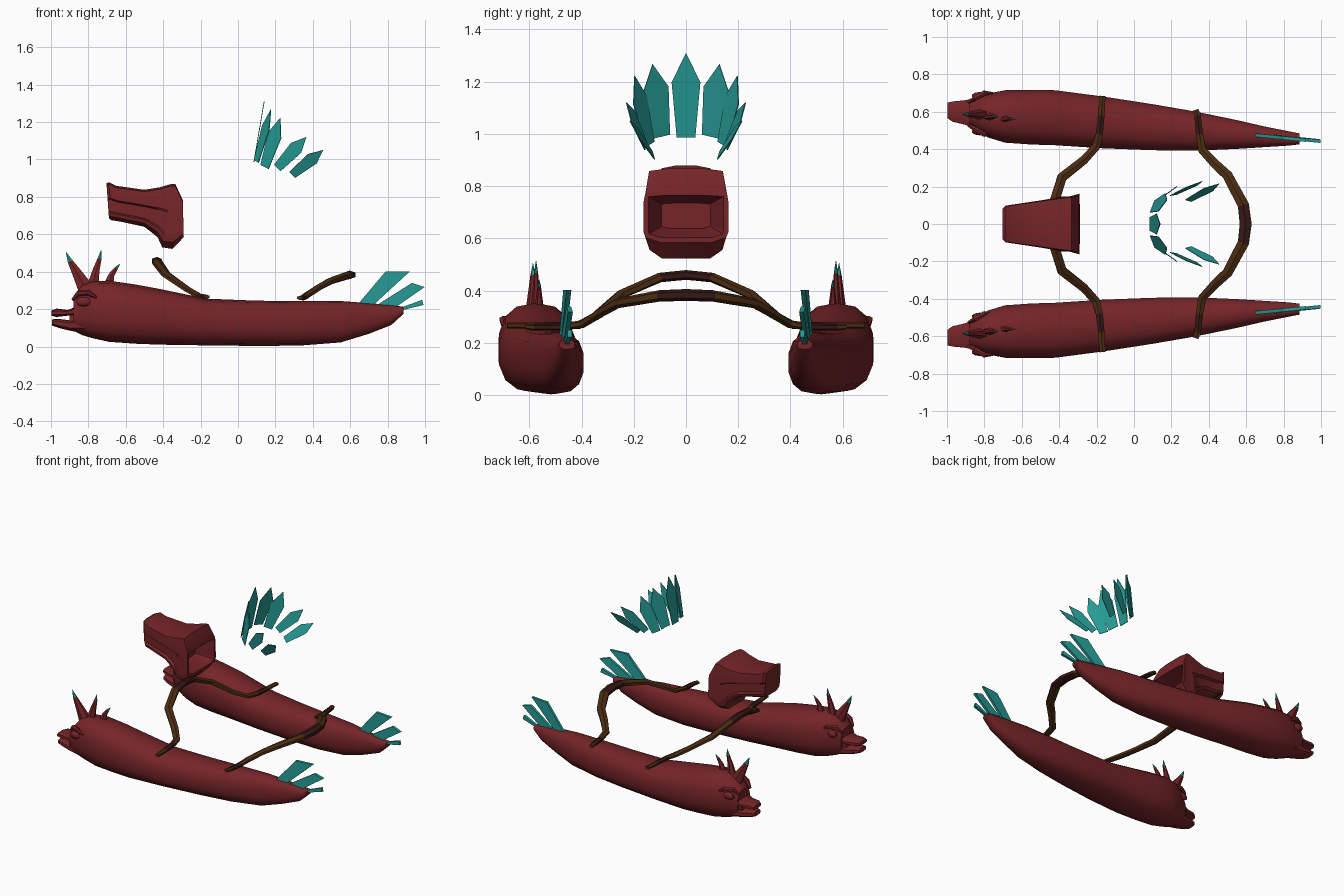
import bpy, bmesh, math
from mathutils import Vector as V

if "Cube" in bpy.data.objects:
    bpy.data.objects.remove(bpy.data.objects["Cube"])


def material(name, c):
    m = bpy.data.materials.new(name)
    m.diffuse_color = (*c, 1)
    m.use_nodes = True
    m.node_tree.nodes["Principled BSDF"].inputs["Base Color"].default_value = m.diffuse_color
    return m


RED = material("dark red", (0.18, 0.018, 0.021))
TEAL = material("teal", (0.02, 0.34, 0.31))
BROWN = material("brown", (0.07, 0.025, 0.006))
DARK = material("dark brown", (0.035, 0.009, 0.007))


def finish(name, bm, mats, angle=35, rule=None):
    bmesh.ops.recalc_face_normals(bm, faces=bm.faces)
    if rule:
        for f in bm.faces:
            f.material_index = rule(f.calc_center_median())
    me = bpy.data.meshes.new(name)
    bm.to_mesh(me)
    bm.free()
    for m in mats:
        me.materials.append(m)
    ob = bpy.data.objects.new(name, me)
    bpy.context.collection.objects.link(ob)
    if angle:
        bpy.ops.object.select_all(action='DESELECT')
        ob.select_set(True)
        bpy.context.view_layer.objects.active = ob
        bpy.ops.object.shade_smooth_by_angle(angle=math.radians(angle))
    return ob


def loft(rings):
    bm = bmesh.new()
    vs = [[bm.verts.new(p) for p in r] for r in rings]
    n = len(vs[0])
    for a, b in zip(vs, vs[1:]):
        for i in range(n):
            j = (i + 1) % n
            bm.faces.new((a[i], a[j], b[j], b[i]))
    caps = [bm.faces.new(vs[0]), bm.faces.new(vs[-1])]
    return bm, caps


def oval(x, y0, y1, z0, z1, s, n=14, p=0.8, lean=0.0):
    """Rounded-box ring across x, mirrored by s; lean shifts the lower part back."""
    out = []
    for i in range(n):
        a = math.tau * (i + .5) / n
        c, d = math.cos(a), math.sin(a)
        c, d = math.copysign(abs(c)**p, c), math.copysign(abs(d)**p, d)
        out.append((x - lean * d, s * ((y0 + y1) / 2 + (y1 - y0) / 2 * c),
                    (z0 + z1) / 2 + (z1 - z0) / 2 * d))
    return out


def tube(path, radii, n=6, flat=1.0, up=V((0, 0, 1))):
    rings = []
    for i, p in enumerate(path):
        t = (path[min(i + 1, len(path) - 1)] - path[max(i - 1, 0)]).normalized()
        u = t.cross(up).normalized()
        w = u.cross(t)
        rings.append([p + radii[i] * (u * math.cos(a) + w * flat * math.sin(a))
                      for a in (math.tau * (k + .5) / n for k in range(n))])
    return loft(rings)[0]


# x, inner y, outer y, bottom z, top z
HULL = [(-.88, .52, .67, .085, .27), (-.83, .49, .685, .06, .335), (-.78, .46, .70, .045, .35),
        (-.69, .432, .718, .025, .352), (-.55, .422, .72, .015, .332), (-.42, .418, .718, .01, .308),
        (-.17, .402, .685, .006, .256), (.10, .392, .643, .003, .245), (.33, .39, .603, .005, .243),
        (.55, .40, .557, .022, .243), (.70, .41, .522, .068, .232), (.82, .418, .498, .115, .222),
        (.885, .425, .485, .175, .212)]
SNOUT = [(-.998, .565, .65, .165, .192), (-.97, .545, .657, .158, .203), (-.91, .53, .663, .165, .195),
         (-.84, .51, .675, .165, .225)]
JAW = [(-.995, .565, .645, .112, .145), (-.96, .548, .652, .10, .148), (-.90, .535, .66, .085, .14),
       (-.82, .51, .67, .07, .17)]
HORNS = [((-.82, .32), (-.865, .40), (-.897, .455), (-.92, .505), .046),
         ((-.775, .33), (-.758, .41), (-.74, .47), (-.732, .515), .034),
         ((-.69, .335), (-.675, .385), (-.65, .42), (-.63, .442), .028)]
TAIL = [((.64, .225), (.79, .402), (.92, .402), (.73, .228)),
        ((.74, .22), (.93, .34), (.998, .318), (.85, .215)),
        ((.85, .20), (.985, .25), (.992, .222), (.88, .195))]

for s, side in ((-1, "front"), (1, "back")):
    # Hull with snout and jaw
    finish(side + "_hull", loft([oval(*r, s) for r in HULL])[0], [RED])
    finish(side + "_snout", loft([oval(*r, s, n=10, p=.65) for r in SNOUT])[0], [RED])
    finish(side + "_jaw", loft([oval(*r, s, n=10, p=.65) for r in JAW])[0], [RED])
    # Inner mouth joining the jaws
    finish(side + "_mouth", loft([oval(-.90, .545, .65, .10, .19, s, 8),
                                  oval(-.84, .53, .66, .10, .20, s, 8)])[0], [RED])
    # Eyes and brows on both sides of the head
    for k, (y0, y1) in enumerate(((.508, .48), (.672, .70))):
        bm = bmesh.new()
        bmesh.ops.create_uvsphere(bm, u_segments=10, v_segments=6, radius=1)
        for v in bm.verts:
            v.co = V((-.825 + v.co.x * .042, s * ((y0 + y1) / 2 + v.co.y * .02), .24 + v.co.z * .026))
        finish(f"{side}_eye_{k}", bm, [RED])
        brow = [V((-.885, s * (y0 + (.585 - y0) * .25), .25)), V((-.85, s * y0, .285)),
                V((-.80, s * y1, .288)), V((-.755, s * y1, .262))]
        finish(f"{side}_brow_{k}", tube(brow, [.008, .015, .016, .006]), [RED])
    # Horns with teal tips
    for k, (*pts, r) in enumerate(HORNS):
        path = [V((x, s * (.586 - .012 * k), z)) for x, z in pts]
        lim = pts[2][1] + (pts[3][1] - pts[2][1]) * .2
        finish(f"{side}_horn_{k}", tube(path, [r, r * .62, r * .36, .001], flat=.62 / 1,
                                        up=V((0, 1, 0))), [RED, TEAL],
               rule=lambda c, lim=lim: int(c.z > lim))
    # Tail feathers
    for k, quad in enumerate(TAIL):
        rings = []
        for d in (-.009, .009):
            rings.append([(x, s * (.478 - .1 * (x - .64) + d + (k - 1) * .002), z) for x, z in quad])
        finish(f"{side}_tail_feather_{k}", loft(rings)[0], [TEAL], angle=0)

# Cross beams: half path mirrored across the middle, dark bands by distance from it
BEAMS = {"front_beam": [(-.435, .0, .46), (-.432, .10, .45), (-.385, .25, .385), (-.27, .34, .305),
                        (-.205, .41, .268), (-.185, .48, .266), (-.175, .58, .266), (-.168, .685, .266)],
         "rear_beam": [(.597, .0, .383), (.585, .10, .38), (.50, .26, .352), (.43, .325, .315),
                       (.365, .395, .272), (.35, .48, .26), (.34, .58, .26), (.33, .61, .26)]}
for name, half in BEAMS.items():
    path = [V((x, -y, z)) for x, y, z in reversed(half[1:])] + [V(p) for p in half]
    rad = [.037, .035, .031, .028, .025, .022, .02, .018]
    if name == "front_beam":
        rad = [.03, .03, .029, .027, .025, .022, .02, .018]
    finish(name, tube(path, rad[:0:-1] + rad, n=6, flat=.62), [BROWN, DARK], angle=25,
           rule=lambda c: int(abs(c.y) < .1 or .47 < abs(c.y) < .585))

# Floating beast head: lofted sections with a side groove and a hollow back
# x at top, x at bottom, half width, top z, bottom z, groove depth
HEAD = [(-.703, -.69, .085, .868, .685, .0), (-.69, -.675, .098, .872, .675, .012),
        (-.65, -.63, .104, .853, .668, .018), (-.50, -.50, .126, .832, .64, .022),
        (-.42, -.43, .138, .845, .585, .018), (-.36, -.405, .146, .862, .53, .0),
        (-.335, -.35, .147, .862, .522, .0), (-.295, -.29, .162, .777, .585, .0)]
rings = []
for xt, xb, w, zt, zb, d in HEAD:
    h = zt - zb
    right = [(w * .45, zt + .006), (w * .96, zt - .004), (w, zt - .18 * h), (w, zt - .40 * h), (w - d, zt - .44 * h),
             (w - d, zt - .76 * h), (w, zt - .80 * h), (w * .95, zb + .10 * h), (w * .62, zb)]
    ring = [(y, z) for y, z in right] + [(-y, z) for y, z in reversed(right)]
    rings.append([(xt + (xb - xt) * (zt - z) / h, y, z) for y, z in ring])
bm, caps = loft(rings)
bmesh.ops.recalc_face_normals(bm, faces=bm.faces)
bmesh.ops.inset_individual(bm, faces=[caps[1]], thickness=.018, depth=0)
hollow = bmesh.ops.extrude_discrete_faces(bm, faces=[caps[1]])["faces"][0]
for v in hollow.verts:
    v.co = V((v.co.x - .12, v.co.y * .65, .69 + (v.co.z - .69) * .6))
finish("beast_head", bm, [RED], angle=30)

# Crest of feathers: base, tip, width direction
CREST = [((.085, 0, .987), (.14, 0, 1.31), (0, 1, 0)),
         ((.098, .093, .99), (.176, .128, 1.267), (.35, .9, -.2)),
         ((.142, .138, .96), (.226, .197, 1.222), (.75, .55, -.2)),
         ((.21, .155, .955), (.365, .228, 1.12), (.75, .15, -.55)),
         ((.29, .125, .918), (.455, .215, 1.05), (.55, -.25, -.75))]
for k, (b, t, w) in enumerate(CREST):
    for s in ((1,) if k == 0 else (-1, 1)):
        B, T, W = (V((p[0], p[1] * s, p[2])) for p in (b, t, w))
        D = T - B
        W = (W - D * W.dot(D) / D.dot(D)).normalized()
        N = D.cross(W).normalized() * .002
        wide = (.055, .053, .045, .038, .035)[k]
        shape = [(-.65, 0), (.65, 0), (1, .65), (0, 1), (-1, .65)]
        rings = [[B + D * v + W * u * wide + e * N for u, v in shape] for e in (-1, 1)]
        finish(f"crest_feather_{k}_{'back' if s > 0 else 'front'}", loft(rings)[0], [TEAL], angle=0)
